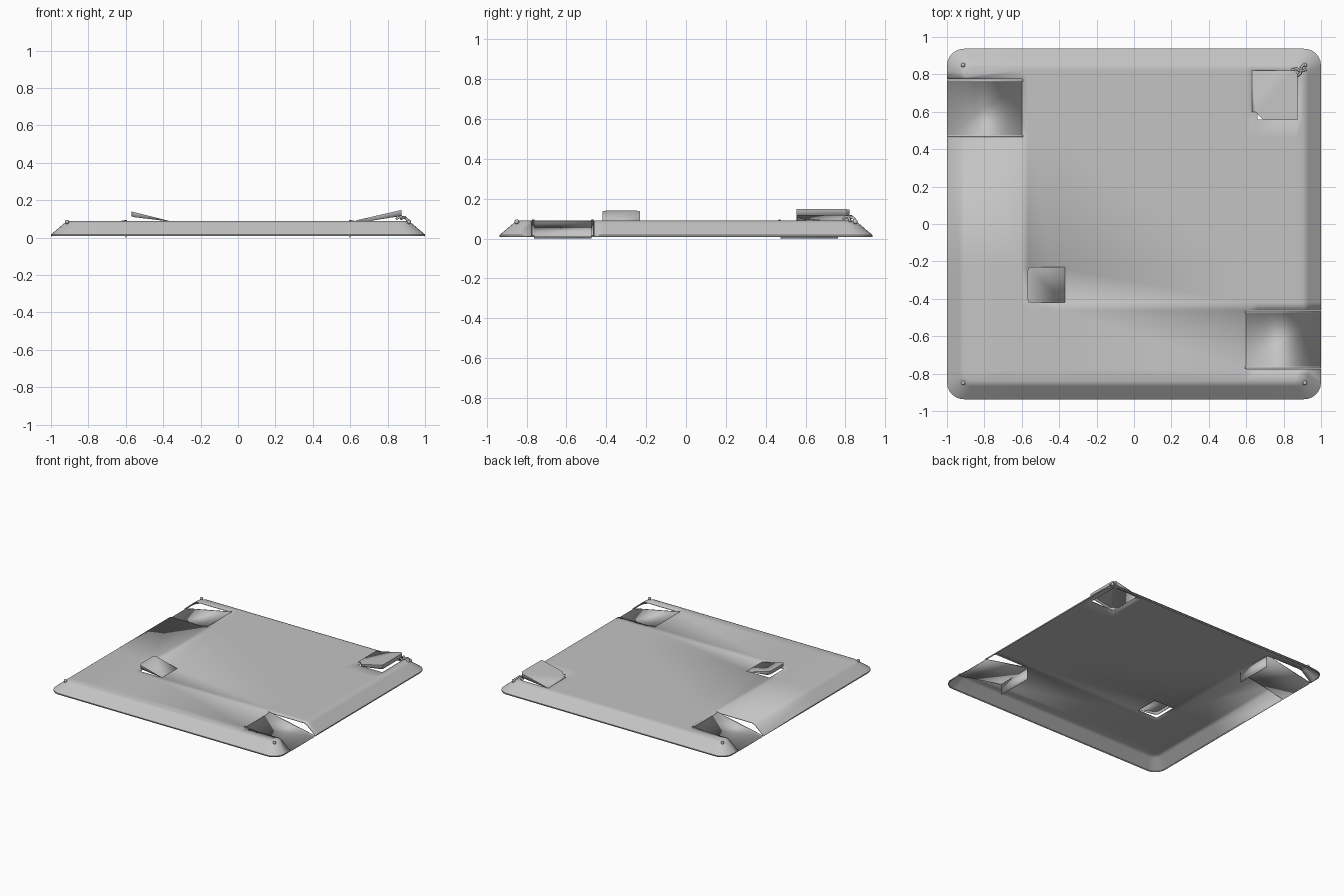
import bpy, bmesh, math
from mathutils import Vector

if "Cube" in bpy.data.objects:
    bpy.data.objects.remove(bpy.data.objects["Cube"])

grey = bpy.data.materials.new("sheet_grey")
grey.diffuse_color = (0.55, 0.55, 0.55, 1)
grey.use_nodes = True
grey.node_tree.nodes["Principled BSDF"].inputs["Base Color"].default_value = grey.diffuse_color
HX, HY, TOP = 1.0, 0.937, 0.09


def finish(bm, name, thick=0.005):
    me = bpy.data.meshes.new(name)
    bm.to_mesh(me)
    bm.free()
    me.materials.append(grey)
    ob = bpy.data.objects.new(name, me)
    bpy.context.collection.objects.link(ob)
    if thick:
        mod = ob.modifiers.new("thickness", 'SOLIDIFY')
        mod.thickness = thick
        mod.offset = -1
    bpy.ops.object.select_all(action='DESELECT')
    ob.select_set(True)
    bpy.context.view_layer.objects.active = ob
    bpy.ops.object.shade_smooth_by_angle(angle=math.radians(25))
    return ob


def ring(bm, inset, r, z, n=6):
    """Rounded rectangle loop."""
    out = []
    for k, (sx, sy) in enumerate([(1, 1), (-1, 1), (-1, -1), (1, -1)]):
        cx, cy = sx * (HX - inset - r), sy * (HY - inset - r)
        for i in range(n + 1):
            a = (k + i / n) * math.pi / 2
            out.append(bm.verts.new((cx + r * math.cos(a), cy + r * math.sin(a), z)))
    return out


# main pan: lip, sloped skirt, soft shoulder, flat top, open underneath
bm = bmesh.new()
rings = [ring(bm, *p) for p in ((0, .09, .008), (0, .09, .017), (.07, .06, .076),
                                (.08, .055, .084), (.098, .045, TOP))]
for a, b in zip(rings, rings[1:]):
    for i in range(len(a)):
        j = (i + 1) % len(a)
        bm.faces.new((a[i], a[j], b[j], b[i]))
bm.faces.new(rings[-1])

# openings for the two ramps and the two raised tongues (x0, x1, y0, y1)
openings = [(.6, 1.1, -.775, -.462), (-1.1, -.6, .462, .775),
            (-.565, -.39, -.42, -.235), (.66, .87, .56, .82)]
for x0, x1, y0, y1 in openings:
    for axis, vals in ((0, (x0, x1)), (1, (y0, y1))):
        for v in vals:
            co, no = Vector((0, 0, 0)), Vector((0, 0, 0))
            co[axis], no[axis] = v, 1
            bmesh.ops.bisect_plane(bm, geom=bm.verts[:] + bm.edges[:] + bm.faces[:],
                                   plane_co=co, plane_no=no, dist=1e-5)
gone = []
for f in bm.faces:
    c = f.calc_center_median()
    if any(x0 < c.x < x1 and y0 < c.y < y1 for x0, x1, y0, y1 in openings):
        gone.append(f)
bmesh.ops.delete(bm, geom=gone, context='FACES')
finish(bm, "pan")


# sunken ramps with a wall underneath and curled side lips
def ramp(name, s):
    bm = bmesh.new()
    ys = [(-.772, .006), (-.762, .006), (-.761, 0), (-.476, 0), (-.475, .006), (-.465, .006)]
    cols = [[bm.verts.new((s * x, s * y, z + dz)) for y, dz in ys]
            for x, z in ((.595, TOP), (1.0, .01))]
    for i in range(len(ys) - 1):
        bm.faces.new((cols[0][i], cols[1][i], cols[1][i + 1], cols[0][i + 1]))
    wall = [bm.verts.new((s * .597, s * y, z))
            for y, z in ((-.762, .086), (-.475, .086), (-.475, 0), (-.762, 0))]
    bm.faces.new(wall)
    finish(bm, name, .004)


ramp("right_ramp", 1)
ramp("left_ramp", -1)


# raised tongues: tilted plate with a hanging skirt, outline ordered from hinge to hinge
def tongue(name, outline, hinge, tip, height, skirt):
    bm = bmesh.new()

    def z(x):
        return TOP + height * (x - hinge) / (tip - hinge)
    top = [bm.verts.new((x, y, z(x))) for x, y in outline]
    low = [bm.verts.new((x, y, max(min(z(x), TOP - .003), z(x) - skirt))) for x, y in outline]
    bm.faces.new(top)
    for i in range(len(top) - 1):
        bm.faces.new((top[i], low[i], low[i + 1], top[i + 1]))
    bmesh.ops.recalc_face_normals(bm, faces=bm.faces)
    if bm.faces[:][0].normal.z < 0:
        bmesh.ops.reverse_faces(bm, faces=bm.faces)
    finish(bm, name, .003)


tongue("small_tongue", [(-.37, -.23), (-.55, -.23), (-.563, -.236), (-.57, -.25),
                        (-.57, -.40), (-.563, -.414), (-.55, -.42), (-.37, -.42)],
       -.37, -.57, .05, .026)
tongue("large_tongue", [(.63, .60), (.65, .60), (.69, .556), (.874, .556),
                        (.874, .80), (.86, .822), (.63, .822)],
       .62, .874, .058, .032)

# corner studs
for sx in (-1, 1):
    for sy in (-1, 1):
        bm = bmesh.new()
        bmesh.ops.create_uvsphere(bm, u_segments=12, v_segments=6, radius=.012)
        bmesh.ops.translate(bm, vec=(sx * .914, sy * .85, .084), verts=bm.verts)
        finish(bm, "corner_stud", 0)

# small bent hook beside the large tongue
cu = bpy.data.curves.new("corner_hook", 'CURVE')
cu.dimensions = '3D'
cu.bevel_depth = .007
cu.bevel_resolution = 1
cu.use_fill_caps = True
cu.materials.append(grey)
for pts in ([(.845, .825, .10), (.87, .83, .112), (.89, .815, .108), (.92, .825, .085)],
            [(.87, .79, .10), (.89, .805, .11), (.895, .84, .105), (.915, .855, .085)]):
    sp = cu.splines.new('POLY')
    sp.points.add(len(pts) - 1)
    for p, q in zip(sp.points, pts):
        p.co = (*q, 1)
bpy.context.collection.objects.link(bpy.data.objects.new("corner_hook", cu))
